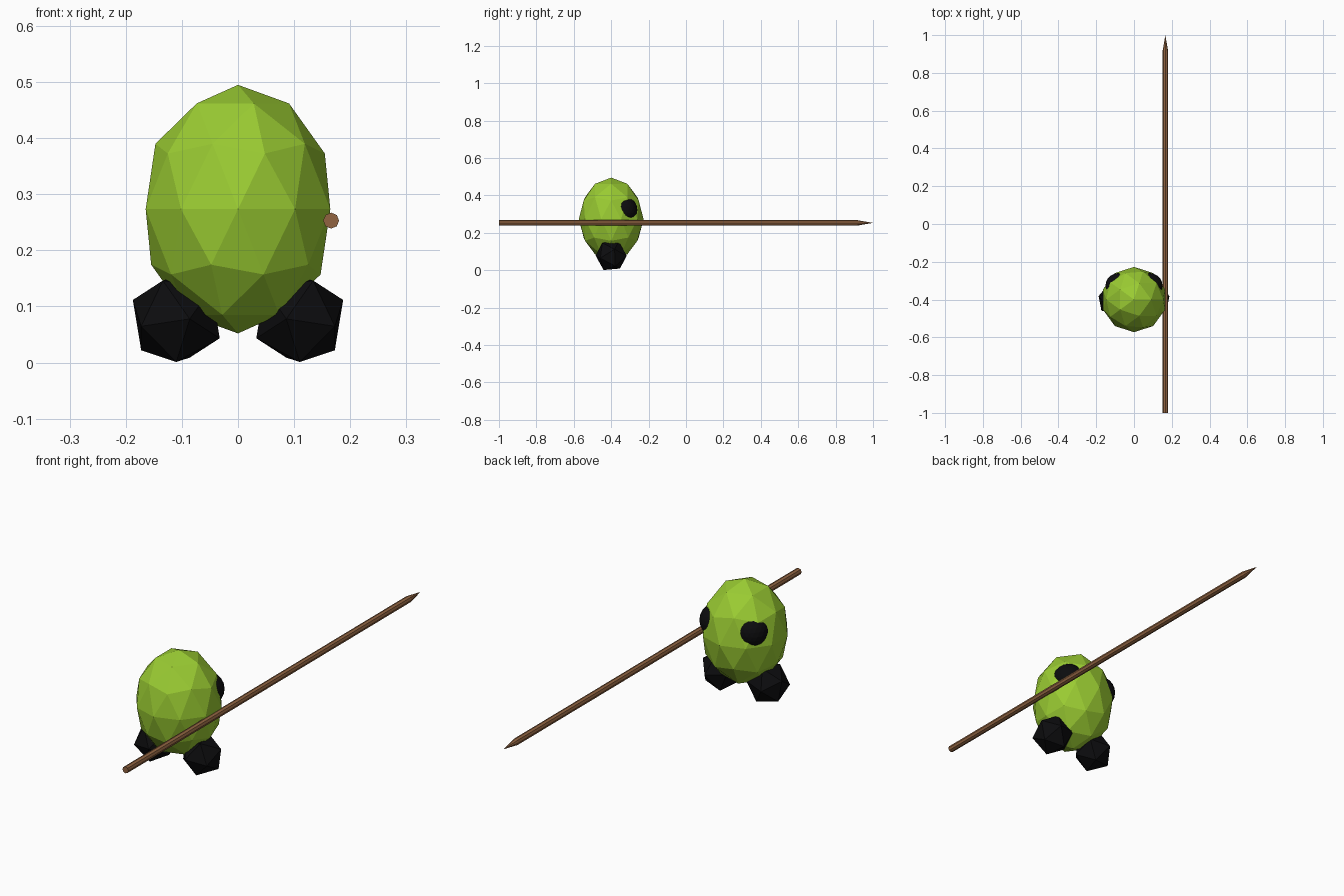
import bpy, math

if "Cube" in bpy.data.objects:
    bpy.data.objects.remove(bpy.data.objects["Cube"])


def material(name, rgb):
    m = bpy.data.materials.new(name)
    m.diffuse_color = (*rgb, 1)
    m.use_nodes = True
    m.node_tree.nodes["Principled BSDF"].inputs["Base Color"].default_value = m.diffuse_color
    return m


GREEN = material("lime green", (0.323, 0.60, 0.032))
BLACK = material("black", (0.0037, 0.0037, 0.0044))
WOOD = material("brown wood", (0.283, 0.127, 0.053))


def finish(name, mat):
    ob = bpy.context.object
    ob.name = name
    ob.data.name = name
    ob.data.materials.append(mat)
    return ob


def ball(name, mat, subdivisions, loc, scale, rot=(0, 0, 0)):
    bpy.ops.mesh.primitive_ico_sphere_add(
        subdivisions=subdivisions, radius=1, location=loc, rotation=rot)
    ob = finish(name, mat)
    ob.scale = scale
    return ob


Y = -0.4

# faceted egg-shaped body
ball("body", GREEN, 2, (0, Y, 0.2735), (0.173, 0.173, 0.2215))

a = math.radians(41)
for side, s in (("right", 1), ("left", -1)):
    # tilted icosahedron feet, mirrored through the negative x scale
    ball(side + "_foot", BLACK, 1, (s * 0.11, Y, 0.0775),
         (s * 0.0865, 0.0865, 0.0865), (math.radians(-28), 0, 0))
    # domed eyes, mostly sunk into the body, looking to the back
    ball(side + "_eye", BLACK, 3,
         (s * 0.11 * math.cos(a), Y + 0.11 * math.sin(a), 0.323),
         (s * 0.068, 0.068, 0.068))

# spear: long shaft and pointed tip along y
SX, SZ, R, NECK = 0.166, 0.253, 0.0142, 0.918
to_y = (math.radians(-90), 0, 0)
bpy.ops.mesh.primitive_cylinder_add(
    vertices=8, radius=R, depth=1 + NECK,
    location=(SX, (NECK - 1) / 2, SZ), rotation=to_y)
finish("spear_shaft", WOOD)
bpy.ops.mesh.primitive_cone_add(
    vertices=8, radius1=R, radius2=0, depth=1 - NECK, end_fill_type='NOTHING',
    location=(SX, (1 + NECK) / 2, SZ), rotation=to_y)
finish("spear_tip", WOOD)
